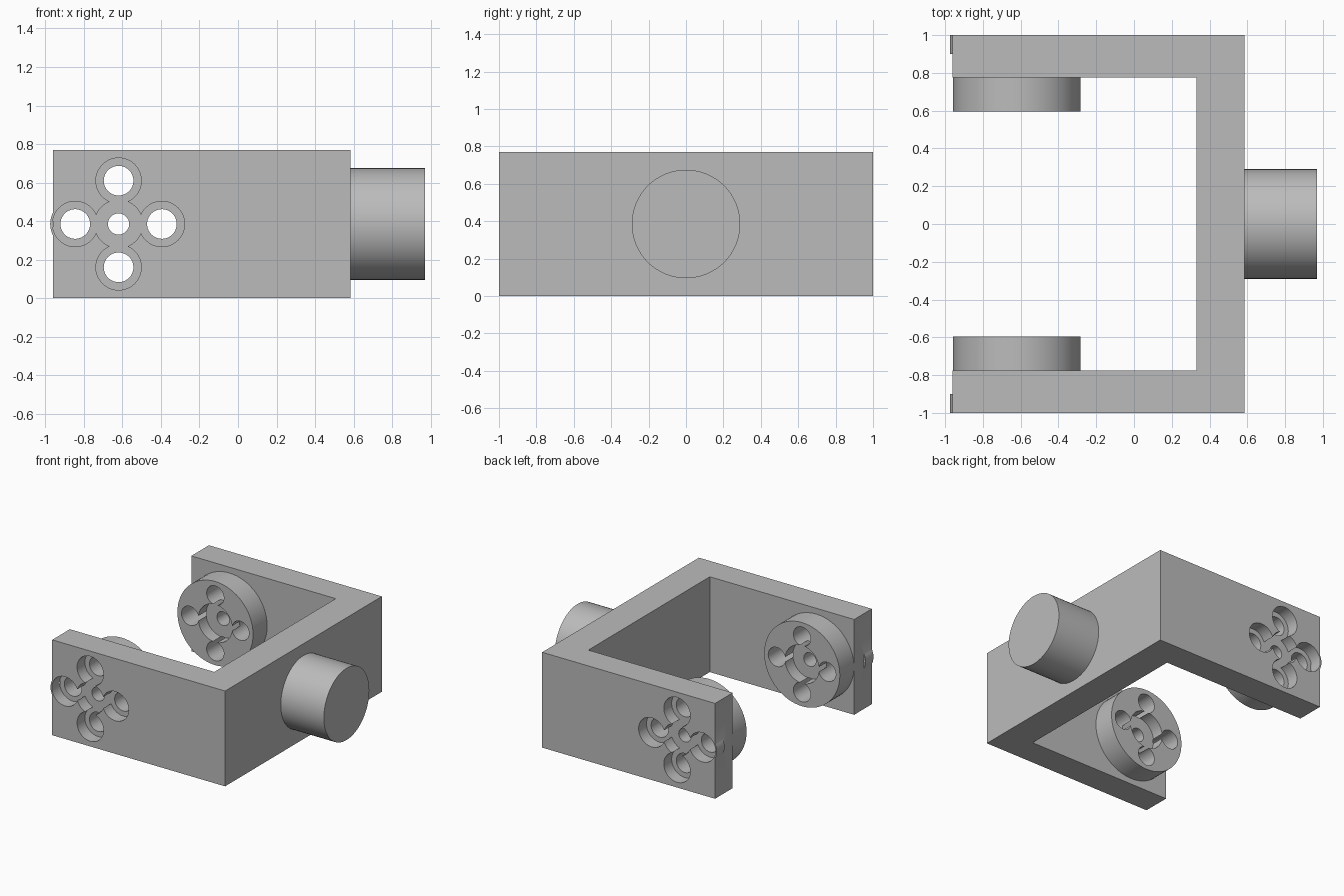
import bpy, bmesh, math
from mathutils import Matrix, Vector

if "Cube" in bpy.data.objects:
    bpy.data.objects.remove(bpy.data.objects["Cube"])

MID = 0.385            # height of all bore axes
HUB_X = -0.62          # axis of the two pivot hubs
BOLT = 0.225           # bolt circle radius

steel = bpy.data.materials.new("steel_grey")
steel.diffuse_color = (0.5, 0.5, 0.5, 1)
steel.use_nodes = True
steel.node_tree.nodes["Principled BSDF"].inputs["Base Color"].default_value = steel.diffuse_color


def make(name, bm):
    bmesh.ops.recalc_face_normals(bm, faces=bm.faces)
    mesh = bpy.data.meshes.new(name)
    bm.to_mesh(mesh)
    bm.free()
    mesh.materials.append(steel)
    ob = bpy.data.objects.new(name, mesh)
    bpy.context.collection.objects.link(ob)
    return ob


def cylinder(name, axis, radius, a, b, u, z, sides=64):
    """Cylinder along x or y from a to b; u is its other horizontal coordinate."""
    bm = bmesh.new()
    bmesh.ops.create_cone(bm, cap_ends=True, segments=sides, radius1=radius,
                          radius2=radius, depth=abs(b - a))
    c = (a + b) / 2
    if axis == 'X':
        m = Matrix.Translation((c, u, z)) @ Matrix.Rotation(math.pi / 2, 4, 'Y')
    else:
        m = Matrix.Translation((u, c, z)) @ Matrix.Rotation(math.pi / 2, 4, 'X')
    bm.transform(m)
    return make(name, bm)


def combine(target, other, operation):
    mod = target.modifiers.new(operation.lower(), 'BOOLEAN')
    mod.object = other
    mod.operation = operation
    mod.solver = 'EXACT'
    bpy.context.view_layer.objects.active = target
    bpy.ops.object.modifier_apply(modifier=mod.name)
    bpy.data.objects.remove(other)


# U-shaped bracket: plan outline extruded upward
outline = [(-0.96, -1), (0.585, -1), (0.585, 1), (-0.96, 1),
           (-0.96, 0.775), (0.33, 0.775), (0.33, -0.775), (-0.96, -0.775)]
bm = bmesh.new()
face = bm.faces.new([bm.verts.new((x, y, 0)) for x, y in outline])
ext = bmesh.ops.extrude_face_region(bm, geom=[face])
bmesh.ops.translate(bm, vec=Vector((0, 0, 0.77)),
                    verts=[v for v in ext["geom"] if isinstance(v, bmesh.types.BMVert)])
yoke = make("yoke_bracket", bm)

# Shaft boss on the web, with its through bore
combine(yoke, cylinder("shaft_boss", 'X', 0.29, 0.5, 0.97, 0, MID), 'UNION')
combine(yoke, cylinder("shaft_bore", 'X', 0.132, 0.2, 1.1, 0, MID), 'DIFFERENCE')

bolts = [(HUB_X + BOLT * dx, MID + BOLT * dz)
         for dx, dz in ((1, 0), (0, 1), (-1, 0), (0, -1))]
for s in (-1, 1):
    # Pivot hub on the inner face of the arm
    combine(yoke, cylinder("pivot_hub", 'Y', 0.338, s * 0.595, s * 0.83, HUB_X, MID), 'UNION')
    # Thin sleeve bulging from the arm end around the outermost counterbore
    combine(yoke, cylinder("sleeve", 'Y', 0.13, s * 0.9, s * 1.0, *bolts[2]), 'UNION')
    # Centre hole with a recess on each side
    combine(yoke, cylinder("hub_recess", 'Y', 0.152, s * 0.5, s * 0.695, HUB_X, MID), 'DIFFERENCE')
    combine(yoke, cylinder("arm_recess", 'Y', 0.125, s * 0.9, s * 1.1, HUB_X, MID), 'DIFFERENCE')
    combine(yoke, cylinder("centre_hole", 'Y', 0.055, s * 0.5, s * 1.1, HUB_X, MID, 32), 'DIFFERENCE')
    # Bolt holes counterbored from outside
    for x, z in bolts:
        combine(yoke, cylinder("counterbore", 'Y', 0.118, s * 0.9, s * 1.1, x, z, 48), 'DIFFERENCE')
        combine(yoke, cylinder("bolt_hole", 'Y', 0.077, s * 0.5, s * 1.1, x, z, 40), 'DIFFERENCE')

# Smooth round walls, crisp edges
bpy.ops.object.select_all(action='DESELECT')
yoke.select_set(True)
bpy.context.view_layer.objects.active = yoke
bpy.ops.object.shade_smooth_by_angle(angle=math.radians(30))
